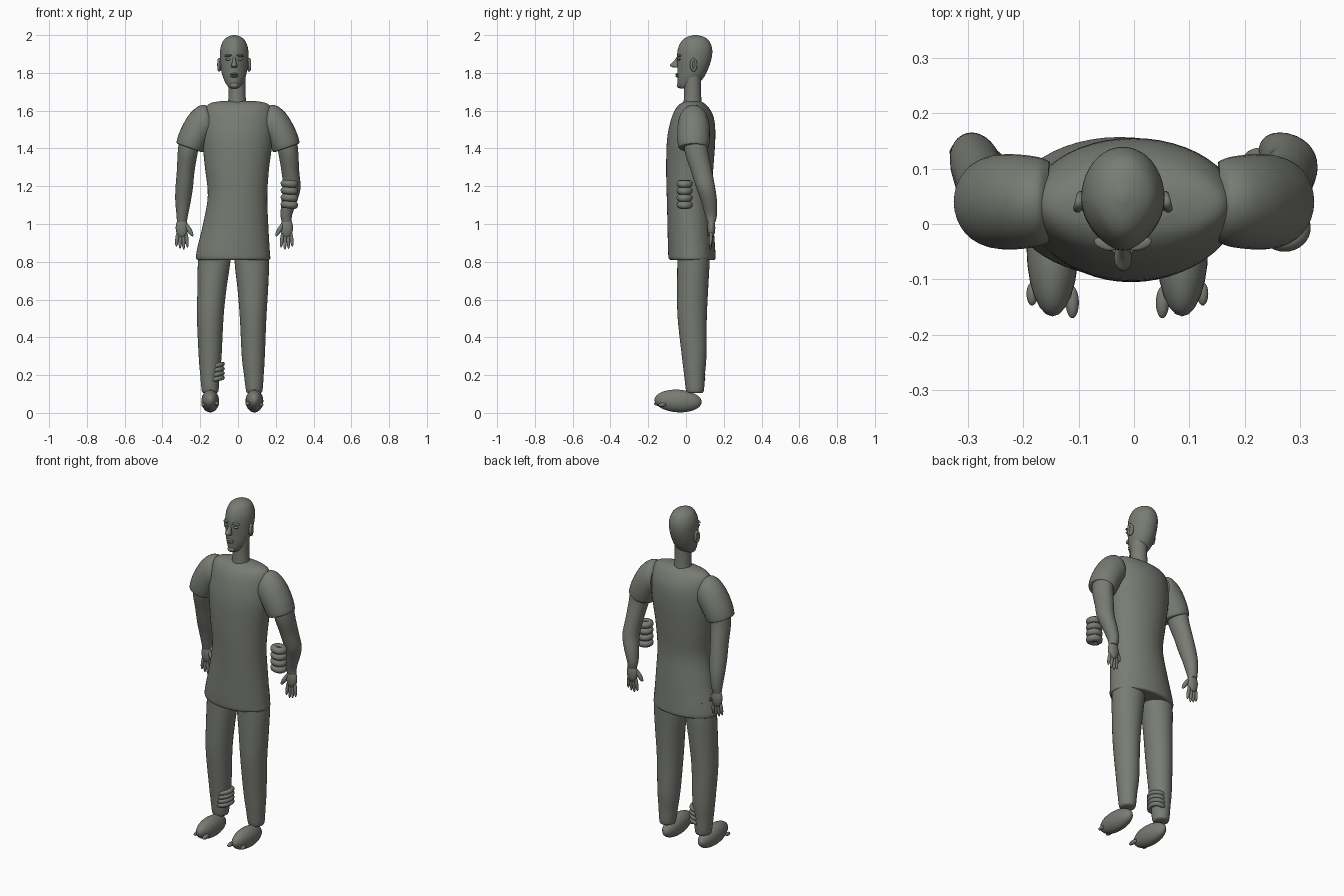
import bpy
import bmesh
import math
from mathutils import Vector, Matrix

default_cube = bpy.data.objects.get("Cube")
if default_cube:
    bpy.data.objects.remove(default_cube, do_unlink=True)

# Single matte clay colour
clay = bpy.data.materials.new("grey_clay")
clay.use_nodes = True
clay_colour = (0.19, 0.2, 0.175, 1)
clay.diffuse_color = clay_colour
clay.node_tree.nodes["Principled BSDF"].inputs["Base Color"].default_value = clay_colour


def finish(bm, name):
    """Turn a bmesh into a smooth shaded, coloured object."""
    bmesh.ops.recalc_face_normals(bm, faces=bm.faces)
    mesh = bpy.data.meshes.new(name)
    bm.to_mesh(mesh)
    bm.free()
    mesh.polygons.foreach_set("use_smooth", [True] * len(mesh.polygons))
    mesh.set_sharp_from_angle(angle=math.radians(50))
    mesh.materials.append(clay)
    obj = bpy.data.objects.new(name, mesh)
    bpy.context.collection.objects.link(obj)
    return obj


def spline(a, b, c, d, t):
    """Catmull-Rom blend between b and c."""
    return 0.5 * (2 * b + (c - a) * t + (2 * a - 5 * b + 4 * c - d) * t * t
                  + (3 * b - a - 3 * c + d) * t ** 3)


def loft(name, rings, segments=32, steps=5, front_taper=0):
    """Skin elliptical rings, each given as centre and two radius vectors."""
    rings = [[Vector(v) for v in ring] for ring in rings]
    padded = [rings[0]] + rings + [rings[-1]]
    smooth = []
    for i in range(len(rings) - 1):
        for k in range(steps):
            group = padded[i:i + 4]
            smooth.append([spline(*[ring[j] for ring in group], k / steps) for j in range(3)])
    smooth.append(rings[-1])
    bm = bmesh.new()
    loops = []
    for centre, u, v in smooth:
        loop = []
        for s in range(segments):
            angle = math.tau * s / segments
            narrow = 1 - front_taper * max(0, -math.sin(angle)) ** 2
            loop.append(bm.verts.new(centre + u * math.cos(angle) * narrow + v * math.sin(angle)))
        loops.append(loop)
    for low, high in zip(loops, loops[1:]):
        for s in range(segments):
            n = (s + 1) % segments
            bm.faces.new((low[s], low[n], high[n], high[s]))
    bm.faces.new(loops[0])
    bm.faces.new(loops[-1])
    return finish(bm, name)


def upright(name, stations, **options):
    """Loft horizontal sections given as z, x min, x max, y min, y max."""
    return loft(name, [(((a + b) / 2, (c + d) / 2, z), ((b - a) / 2, 0, 0), (0, (d - c) / 2, 0))
                       for z, a, b, c, d in stations], **options)


def ellipsoid(name, centre, radii, turn=(0, 0, 0)):
    bm = bmesh.new()
    bmesh.ops.create_uvsphere(bm, u_segments=24, v_segments=16, radius=1)
    obj = finish(bm, name)
    obj.location, obj.scale, obj.rotation_euler = centre, radii, turn
    return obj


def finger(name, start, end, radius):
    """Slim ellipsoid stretched between two points."""
    start, end = Vector(start), Vector(end)
    turn = (end - start).to_track_quat("Z", "Y").to_euler()
    return ellipsoid(name, (start + end) / 2, (radius, radius, (end - start).length / 2), turn)


def torus_stack(name, centre, rx, ry, tube, count, pitch, tilt):
    """Stack of tilted rings forming a coiled band."""
    bm = bmesh.new()
    around, across = 32, 10
    for level in range(count):
        grid = []
        for i in range(around):
            a = math.tau * i / around
            row = []
            for j in range(across):
                b = math.tau * j / across
                grow = tube * math.cos(b)
                point = Vector(((rx - tube + grow) * math.cos(a), (ry - tube + grow) * math.sin(a),
                                tube * math.sin(b)))
                point = Matrix.Rotation(tilt, 3, "Y") @ point
                point.z += (level - (count - 1) / 2) * pitch
                row.append(bm.verts.new(point))
            grid.append(row)
        for i in range(around):
            for j in range(across):
                ni, nj = (i + 1) % around, (j + 1) % across
                bm.faces.new((grid[i][j], grid[ni][j], grid[ni][nj], grid[i][nj]))
    obj = finish(bm, name)
    obj.location = centre
    return obj


# Tunic with a rounded hem and sloping shoulders
upright("tunic", [
    (.81, -.2, .15, -.07, .135), (.815, -.22, .17, -.09, .155), (.86, -.218, .168, -.095, .155),
    (1, -.185, .16, -.098, .145), (1.15, -.16, .155, -.102, .135), (1.3, -.175, .165, -.105, .145),
    (1.45, -.19, .185, -.1, .155), (1.55, -.185, .185, -.08, .15), (1.61, -.175, .175, -.055, .125),
    (1.64, -.145, .15, -.025, .095), (1.652, -.08, .08, .005, .07)], segments=48)

# Neck and head
upright("neck", [(1.62, -.055, .045, -.015, .085), (1.69, -.05, .04, -.01, .08),
                 (1.79, -.05, .04, -.01, .08)])
HEAD_X = -.02
upright("head", [(z, HEAD_X - r, HEAD_X + r, front, back) for z, r, front, back in [
    (1.718, .016, -.035, .0), (1.73, .035, -.042, .045), (1.77, .057, -.046, .09),
    (1.82, .07, -.046, .117), (1.88, .075, -.048, .136), (1.93, .073, -.042, .138),
    (1.97, .058, -.022, .122), (1.99, .036, .005, .095), (2, .008, .04, .06)]],
    segments=40, front_taper=.22)

# Face details
loft("nose", [((HEAD_X, -.04, 1.885), (.007, 0, 0), (0, .008, 0)),
              ((HEAD_X, -.052, 1.86), (.01, 0, 0), (0, .015, 0)),
              ((HEAD_X, -.061, 1.84), (.016, 0, 0), (0, .024, 0)),
              ((HEAD_X, -.05, 1.828), (.013, 0, 0), (0, .018, 0))], segments=16)
for z in (1.782, 1.793):
    ellipsoid("lip", (HEAD_X, -.045, z), (.022, .011, .006))
ellipsoid("chin", (HEAD_X, -.035, 1.735), (.022, .014, .016))
for side, label in ((1, "left"), (-1, "right")):
    ellipsoid(label + "_eye", (HEAD_X + side * .031, -.036, 1.872), (.015, .009, .007))
    ellipsoid(label + "_brow", (HEAD_X + side * .031, -.036, 1.892), (.022, .011, .006),
              (0, side * .1, side * .3))
    ear = torus_stack(label + "_ear_rim", (HEAD_X + side * .079, .04, 1.843),
                      .036, .02, .008, 1, 0, 0)
    ear.rotation_euler = (0, math.pi / 2, side * .25)
    ellipsoid(label + "_ear_bowl", (HEAD_X + side * .073, .04, 1.843), (.012, .016, .03))

# Sleeves, forearms and hands
for side, label, hand_x in ((1, "left", .258), (-1, "right", -.297)):
    sleeve = []
    for ox, oz, ix, iz, depth in [
            (.155, 1.61, .15, 1.45, .073), (.175, 1.63, .165, 1.43, .08),
            (.215, 1.62, .172, 1.41, .084), (.262, 1.575, .178, 1.395, .086),
            (.304, 1.5, .182, 1.387, .085), (.325, 1.436, .186, 1.382, .08),
            (.318, 1.424, .194, 1.38, .072)]:
        sleeve.append(((side * (ox + ix) / 2, .04, (oz + iz) / 2), (0, depth, 0),
                       (side * (ox - ix) / 2, 0, (oz - iz) / 2)))
    loft(label + "_sleeve", sleeve)

    elbow_x = side * .285
    arm = [(1.47, side * .255, .05, .055, .062), (1.38, side * .266, .056, .053, .062),
           (1.28, side * .277, .082, .047, .056), (1.19, elbow_x, .105, .046, .05),
           (1.12, (elbow_x + hand_x) / 2, .122, .041, .042),
           (1.05, hand_x - side * .002, .132, .031, .032), (1.01, hand_x, .134, .026, .022)]
    loft(label + "_arm", [((x, y, z), (rx, 0, 0), (0, ry, 0)) for z, x, y, rx, ry in arm])

    ellipsoid(label + "_palm", (hand_x, .134, .98), (.033, .021, .055))
    for i in range(4):
        spread = (i - 1.5) * side
        length = .085 - .012 * abs(i - 1.3)
        finger(f"{label}_finger_{i + 1}", (hand_x + spread * .014, .134, .965),
               (hand_x + spread * .02, .128, .945 - length), .0095)
    finger(label + "_thumb", (hand_x - side * .018, .13, 1.005),
           (hand_x - side * .058, .118, .935), .0125)

# Legs and feet
leg_shapes = {
    "right": [(.9, -.2, -.03, -.045, .125), (.8, -.212, -.04, -.046, .125),
              (.65, -.215, -.062, -.047, .117), (.5, -.217, -.077, -.044, .11),
              (.3, -.208, -.087, -.022, .108), (.2, -.2, -.097, -.01, .1),
              (.12, -.192, -.103, 0, .095), (.105, -.182, -.113, .01, .085)],
    "left": [(.9, -.015, .16, -.045, .125), (.8, -.018, .165, -.046, .125),
             (.65, -.002, .159, -.047, .117), (.5, .01, .15, -.044, .11),
             (.3, .02, .142, -.022, .108), (.2, .032, .136, -.01, .1),
             (.12, .042, .13, 0, .095), (.105, .052, .12, .01, .085)]}
for side, label, foot_x in ((1, "left", .087), (-1, "right", -.147)):
    upright(label + "_leg", leg_shapes[label])
    ellipsoid(label + "_foot", (foot_x, -.042, .063), (.047, .125, .06), (-.06, 0, 0))
    finger(label + "_big_toe", (foot_x - side * .035, -.112, .05),
           (foot_x - side * .036, -.17, .048), .012)
    finger(label + "_little_toe", (foot_x + side * .037, -.105, .045),
           (foot_x + side * .037, -.147, .042), .01)

# Coiled bands beside the left forearm and around the right ankle
torus_stack("wrist_coil", (.272, -.007, 1.157), .047, .043, .02, 4, .037, .08)
ellipsoid("wrist_coil_core", (.272, -.007, 1.157), (.026, .024, .07))
torus_stack("ankle_coil", (-.117, .047, .215), .048, .056, .013, 4, .024, -.2)
